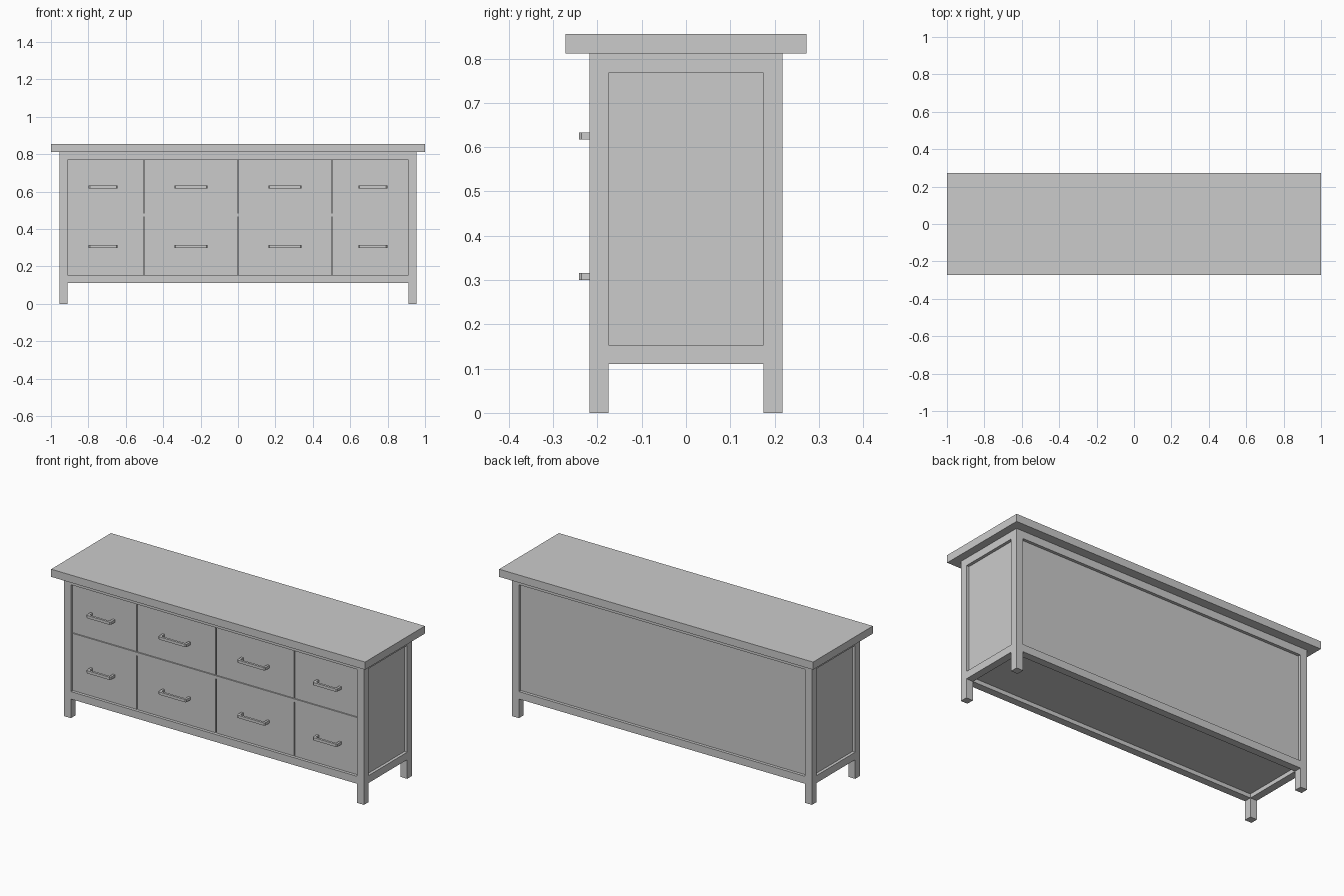
import bpy
import bmesh

if "Cube" in bpy.data.objects:
    bpy.data.objects.remove(bpy.data.objects["Cube"])

HX, HY = 0.955, 0.218        # body half width and half depth
T = 0.043                    # post and rail thickness
Z0, Z1, ZTOP = 0.11, 0.811, 0.855
IX, IY = HX - T, HY - T      # inner edges of the frame
RECESS = 0.017


def finish(name, bm):
    bmesh.ops.recalc_face_normals(bm, faces=bm.faces)
    mesh = bpy.data.meshes.new(name)
    bm.to_mesh(mesh)
    bm.free()
    obj = bpy.data.objects.new(name, mesh)
    bpy.context.collection.objects.link(obj)
    return obj


def box(name, x, y, z):
    bm = bmesh.new()
    bmesh.ops.create_cube(bm, size=1)
    for v in bm.verts:
        for i, (a, b) in enumerate((x, y, z)):
            v.co[i] = a if v.co[i] < 0 else b
    return finish(name, bm)


def handle(name, cx, cz, width):
    # U-shaped pull: flat outline extruded upward
    h, y0, y1, t, c = width / 2, -HY + RECESS + 0.002, -0.242, 0.013, 0.006
    half = [(h, y0), (h, y1 + c), (h - c, y1)]
    inner = [(h - t - c / 2, y1 + t), (h - t, y1 + t + c / 2), (h - t, y0)]
    outline = (half + [(-x, y) for x, y in reversed(half)]
               + [(-x, y) for x, y in reversed(inner)] + inner)
    bm = bmesh.new()
    face = bm.faces.new([bm.verts.new((cx + x, y, cz - 0.008)) for x, y in outline])
    ext = bmesh.ops.extrude_face_region(bm, geom=[face])
    verts = [g for g in ext["geom"] if isinstance(g, bmesh.types.BMVert)]
    bmesh.ops.translate(bm, vec=(0, 0, 0.016), verts=verts)
    return finish(name, bm)


# Overhanging top
box("table_top", (-1, 1), (-0.272, 0.272), (Z1, ZTOP))

# Corner posts, running down into the feet
for sx in (-1, 1):
    for sy in (-1, 1):
        box("corner_post", sorted((sx * IX, sx * HX)), sorted((sy * IY, sy * HY)), (0, Z1))

# Top and bottom rails on all four sides
for z in ((Z0, Z0 + T), (Z1 - T, Z1)):
    for s in (-1, 1):
        box("long_rail", (-IX, IX), sorted((s * IY, s * HY)), z)
        box("side_rail", sorted((s * IX, s * HX)), (-IY, IY), z)

# Recessed side, back and bottom panels
for s in (-1, 1):
    box("side_panel", sorted((s * (IX + 0.006), s * (HX - RECESS))), (-IY, IY), (Z0 + T, Z1 - T))
box("back_panel", (-IX, IX), (IY + 0.006, HY - RECESS), (Z0 + T, Z1 - T))
box("bottom_panel", (-IX, IX), (-IY, IY), (Z0 + 0.023, Z0 + T))

# Middle rail and upright dividers behind the drawer gaps
ROWS = ((Z0 + T, 0.463, 0.3075), (0.486, Z1 - T, 0.625))
box("middle_rail", (-IX, IX), (-HY + RECESS - 0.004, -IY), (0.465, 0.484))
for x in (-0.502, 0, 0.502):
    box("divider", (x - 0.012, x + 0.012), (-IY - 0.004, IY), (Z0 + T, Z1 - T))

# Drawer fronts with handles: narrow outer, wide inner columns
G = 0.003
for za, zb, hz in ROWS:
    for s in (-1, 1):
        for a, b, hx, w in ((G, 0.502 - G, 0.251, 0.178), (0.502 + G, IX, 0.721, 0.155)):
            box("drawer_front", sorted((s * a, s * b)), (-HY + RECESS, -IY - 0.004), (za, zb))
            handle("drawer_handle", s * hx, hz, w)
